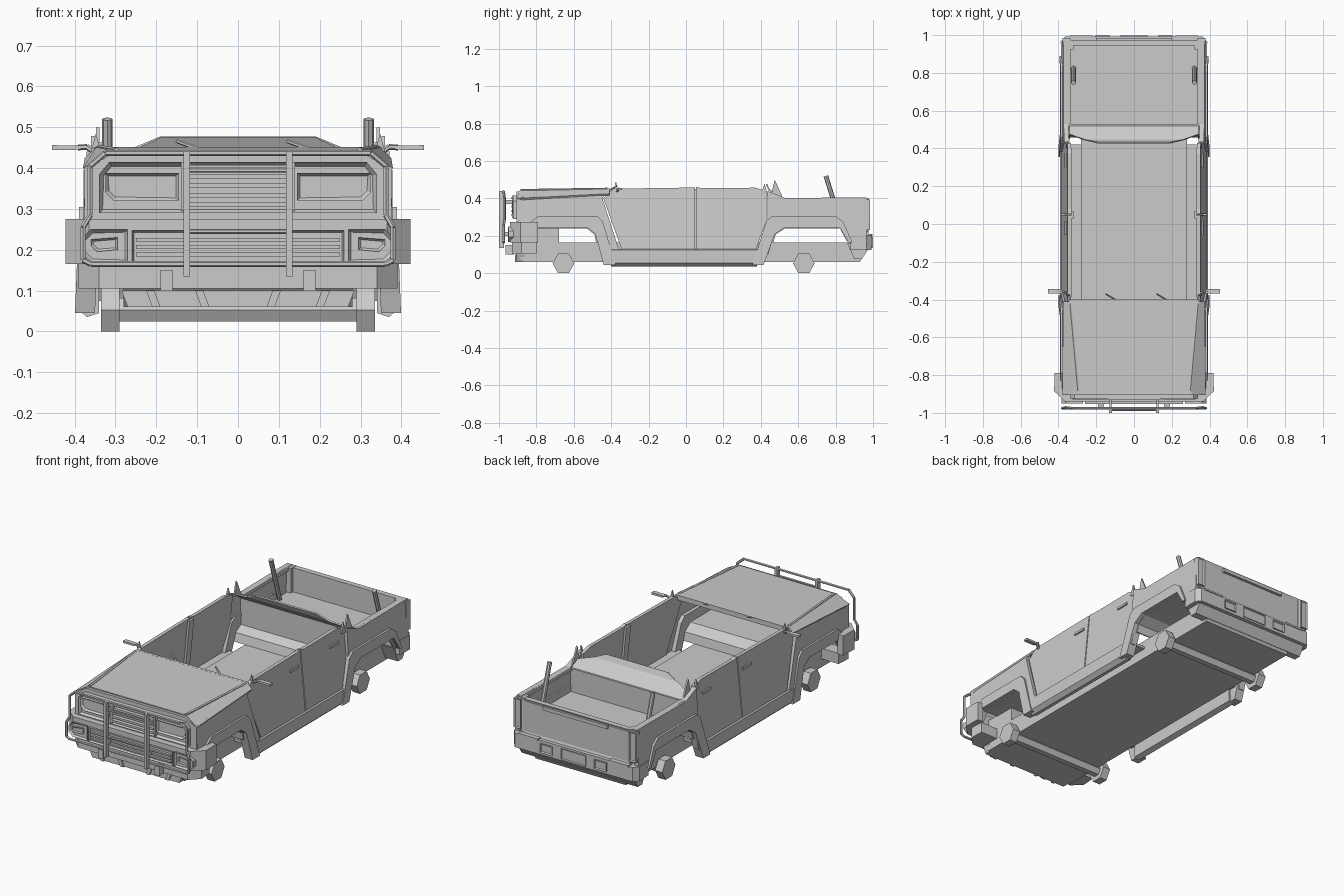
import bpy, bmesh, math
from mathutils import Vector

if "Cube" in bpy.data.objects:
    bpy.data.objects.remove(bpy.data.objects["Cube"])


def finish(name, bm, mirror=False, lean=0.0):
    for v in bm.verts:                       # lean the side walls inward with height
        v.co.x -= lean * (v.co.z - 0.05)
    bmesh.ops.recalc_face_normals(bm, faces=bm.faces)
    me = bpy.data.meshes.new(name)
    bm.to_mesh(me)
    bm.free()
    ob = bpy.data.objects.new(name, me)
    bpy.context.collection.objects.link(ob)
    if mirror:
        ob.modifiers.new("Mirror", 'MIRROR').use_mirror_merge = False
    return ob


def prism_bm(pts, axis, a, b):
    place = {'X': lambda p, t: (t, p[0], p[1]),
             'Y': lambda p, t: (p[0], t, p[1]),
             'Z': lambda p, t: (p[0], p[1], t)}[axis]
    bm = bmesh.new()
    lo = [bm.verts.new(place(p, a)) for p in pts]
    hi = [bm.verts.new(place(p, b)) for p in pts]
    bm.faces.new(lo)
    end = bm.faces.new(hi)
    for i in range(len(pts)):
        j = (i + 1) % len(pts)
        bm.faces.new((lo[i], lo[j], hi[j], hi[i]))
    return bm, end


def prism(name, pts, axis, a, b, mirror=False, lean=0.0):
    return finish(name, prism_bm(pts, axis, a, b)[0], mirror, lean)


def box(name, x, y, z, mirror=False, lean=0.0):
    pts = [(y[0], z[0]), (y[1], z[0]), (y[1], z[1]), (y[0], z[1])]
    return prism(name, pts, 'X', x[0], x[1], mirror, lean)


def panel(name, pts, y0, y1, rim, depth, mirror=False):
    """Plate whose outer face (at y1) has a sunken centre."""
    bm, end = prism_bm(pts, 'Y', y0, y1)
    bmesh.ops.recalc_face_normals(bm, faces=bm.faces)
    bmesh.ops.inset_region(bm, faces=[end], thickness=rim, depth=0)
    for v in end.verts:
        v.co.y -= math.copysign(depth, y1 - y0)
    return finish(name, bm, mirror)


def sheet(name, rows, thick):
    bm = bmesh.new()
    vs = [[bm.verts.new(p) for p in r] for r in rows]
    for r, s in zip(vs, vs[1:]):
        for i in range(len(r) - 1):
            bm.faces.new((r[i], r[i + 1], s[i + 1], s[i]))
    ob = finish(name, bm)
    m = ob.modifiers.new("Thickness", 'SOLIDIFY')
    m.thickness, m.offset = thick, 0
    return ob


def tube(name, pts, r, mirror=False, sides=6):
    for i, (a, b) in enumerate(zip(pts, pts[1:])):
        a, b = Vector(a), Vector(b)
        bm = bmesh.new()
        bmesh.ops.create_cone(bm, cap_ends=True, segments=sides, radius1=r, radius2=r, depth=(b - a).length)
        bm.transform((b - a).to_track_quat('Z', 'Y').to_matrix().to_4x4())
        bmesh.ops.translate(bm, verts=bm.verts, vec=(a + b) / 2)
        finish(f"{name}_{i}", bm, mirror)


def rect(x0, x1, z0, z1, c=0.0):
    if not c:
        return [(x0, z0), (x1, z0), (x1, z1), (x0, z1)]
    return [(x0, z0), (x1 - c, z0), (x1, z0 + c), (x1, z1 - c), (x1 - c, z1), (x0, z1)]


def both(half):
    return half + [(-x, y) for x, y in reversed(half)]


# Chassis, engine block and hexagonal axles
prism("chassis", [(-.93, .13), (-.87, .06), (.93, .06), (.97, .14), (.97, .165), (-.93, .165)], 'X', -.28, .28)
box("engine_block", (-.28, .28), (-.9, -.68), (.15, .245))
for y, n in ((-.655, "front"), (.63, "rear")):
    for part, r, x0, x1, m in (("axle", .031, -.29, .29, False), ("hub", .058, .29, .335, True)):
        hexa = [(y + r * math.cos(k * math.pi / 3), .053 + r * .91 / .866 * math.sin(k * math.pi / 3)) for k in range(6)]
        prism(f"{n}_{part}", hexa, 'X', x0, x1, m)

# Sills, cabin floor edges
prism("sill", [(.34, .13), (.34, .045), (.37, .035), (.392, .055), (.392, .125), (.385, .13)], 'Y', -.40, .38, True)
box("floor_edge", (.27, .38), (-.43, .42), (.115, .13), True)

# Side walls: front wing, two doors, bed side
prism("front_wing", [(-.9, .25), (-.9, .405), (-.43, .425), (-.447, .4), (-.35, .1), (-.44, .1), (-.47, .21),
                     (-.52, .25)], 'X', .375, .393, True, .06)
prism("front_door", [(-.41, .435), (-.442, .4), (-.345, .13), (.047, .13), (.047, .458), (-.38, .452)],
      'X', .372, .392, True, .1)
prism("rear_door", [(.053, .13), (.375, .13), (.43, .28), (.43, .44), (.37, .457), (.08, .455), (.053, .462)],
      'X', .372, .392, True, .1)
box("door_pillar", (.36, .373), (.03, .07), (.13, .45), True, .1)
prism("bed_side", [(.435, .44), (.53, .402), (.965, .405), (.965, .17), (.86, .17), (.82, .245), (.53, .245),
                   (.47, .21), (.44, .1), (.37, .1), (.435, .28)], 'X', .362, .39, True, .05)
for y in (-.02, .335):
    box("door_handle", (.385, .4), (y - .037, y + .037), (.378, .391), True, .1)

# Wheel arch flares and the tunnels spanning between them
front_in = [(-.845, .18), (-.80, .245), (-.53, .245), (-.485, .21), (-.44, .045)]
front_out = [(-.375, .045), (-.445, .275), (-.475, .305), (-.79, .305), (-.86, .25)]
rear_in = [(.87, .165), (.82, .245), (.53, .245), (.475, .21), (.415, .045)]
rear_out = [(.355, .045), (.43, .28), (.46, .305), (.80, .305), (.84, .275), (.89, .165)]
for n, inner, outer in (("front", front_in, front_out), ("rear", rear_in, rear_out)):
    prism(n + "_arch_flare", inner + outer, 'X', .35, .399, True, .04)
    path = inner[1:4] + [(inner[3][0] * .8 + inner[4][0] * .2, .165)]
    sheet(n + "_wheel_tunnel", [[(-.37, y, z), (.37, y, z)] for y, z in path], .01)

# Hood with sloped shoulders
sheet("hood", [[(-.376, -.905, .395), (-.30, -.89, .437), (.30, -.89, .437), (.376, -.905, .395)],
               [(-.372, -.41, .42), (-.345, -.41, .446), (.345, -.41, .446), (.372, -.41, .42)]], .012)
tube("hood_ridge", [(.298, -.885, .442), (.34, -.42, .449)], .008, True)
box("cowl", (-.345, .345), (-.415, -.4), (.425, .452))
for x in (-.1, .17):
    tube("wiper", [(x, -.40, .448), (x - .05, -.37, .466)], .005)

# Mirrors
prism("mirror", [(.385, .445), (.455, .444), (.455, .456), (.38, .455)], 'Y', -.367, -.343, True)
tube("mirror_arm", [(.345, -.37, .435), (.37, -.36, .452), (.392, -.355, .45)], .007, True)
prism("mirror_stub", [(.335, .44), (.36, .44), (.348, .485)], 'Y', -.38, -.372, True)

# Front face: grille surround, headlights, upper slats
face = both([(.376, .27), (.376, .395), (.305, .437)])
prism("nose", face, 'Y', -.88, -.905)
panel("grille_surround", both([(.34, .29), (.34, .385), (.315, .415)]), -.90, -.925, .012, .014)
panel("headlight", [(.145, .32), (.305, .32), (.325, .34), (.325, .388), (.145, .388)], -.90, -.928, .01, .01, True)
box("grille_divider", (.13, .14), (-.93, -.90), (.295, .415), True)
for z in (.305, .328, .351, .374, .397):
    box("grille_slat", (-.13, .13), (-.932, -.90), (z, z + .011))

# Front bumper, lower grille, fog lights, skid lip
prism("front_bumper", both([(.385, -.79), (.42, -.79), (.423, -.885), (.365, -.94)])
      [:4] + [(-.365, -.94), (-.423, -.885), (-.42, -.79), (-.385, -.79), (-.38, -.87), (.38, -.87)],
      'Z', .165, .275)
panel("lower_grille", rect(-.26, .26, .168, .247), -.93, -.952, .008, .014)
for z in (.184, .202, .22):
    box("lower_slat", (-.25, .25), (-.953, -.93), (z, z + .009))
panel("fog_surround", rect(.27, .385, .168, .25, .025), -.90, -.95, .01, .01, True)
panel("fog_light", [(.295, .2), (.345, .195), (.36, .21), (.36, .225), (.295, .23)], -.92, -.95, .007, .006, True)
prism("bumper_lip", both([(.385, -.80), (.39, -.88), (.34, -.93)]), 'Z', .105, .165)
prism("skid_plate", both([(.27, .06), (.285, .1)]), 'Y', -.86, -.905)
for x in (.07, .19):
    prism("skid_rib", [(x, .06), (x + .02, .06), (x + .035, .1), (x + .015, .1)], 'Y', -.915, -.86, True)

# Bull bar
tube("bull_bar_hoop", [(.0, -.975, .437), (.325, -.975, .437), (.362, -.97, .405), (.362, -.97, .285),
                       (.38, -.975, .255), (.38, -.975, .175), (.36, -.975, .165), (0, -.975, .165)], .007, True)
box("bull_bar_upright", (.117, .133), (-1.0, -.972), (.135, .44), True)
for z in (.2, .37):
    box("bull_bar_mount", (.119, .131), (-.98, -.92), (z, z + .02), True)
for z in (.395, .245):
    tube("bull_bar_cross", [(-.13, -.985, z), (.13, -.985, z)], .006)
box("tow_hook", (.16, .19), (-.965, -.92), (.1, .15), True)

# Rear cab panel, broken pillar shards
sheet("rear_cab_panel", [[(-.19, .43, .476), (.19, .43, .476)], [(-.26, .445, .445), (.26, .445, .445)],
                         [(-.345, .475, .425), (.345, .475, .425)], [(-.345, .525, .385), (.345, .525, .385)]], .008)
for x, y, h, w in ((.357, .42, .478, .02), (.345, .475, .499, .04)):
    prism("pillar_shard", [(y - .02, .42), (y + w, .41), (y, h)], 'X', x - .006, x + .003, True)

# Cargo bed
box("bed_floor", (-.345, .345), (.52, .96), (.25, .265))
box("bed_front_wall", (-.345, .345), (.515, .53), (.24, .395))
box("bed_rail", (.335, .362), (.53, .965), (.385, .403), True)
box("bed_corner_post", (.32, .368), (.925, .972), (.22, .402), True)
tube("bed_rod", [(.32, .748, .52), (.32, .825, .27)], .0125, True, 8)

# Tailgate, tail lights, rear bumper
panel("tailgate", rect(-.335, .335, .2, .4), .945, .975, .025, .006)
box("tailgate_lip", (-.2, .2), (.96, .984), (.372, .392))
panel("tail_light", rect(.335, .378, .23, .395), .945, .984, .008, .006, True)
prism("rear_bumper", both([(.385, .88), (.388, .965), (.365, .993)]), 'Z', .125, .205)
prism("rear_bumper_underside", [(.86, .165), (.90, .075), (.94, .075), (.975, .13)], 'X', -.36, .36)
panel("plate_recess", rect(-.075, .075, .135, .195), .985, .998, .008, .008)
panel("rear_hook_recess", rect(.13, .205, .14, .19), .985, 1.0, .012, .012, True)
box("rear_step", (.22, .34), (.96, .997), (.2, .21), True)
